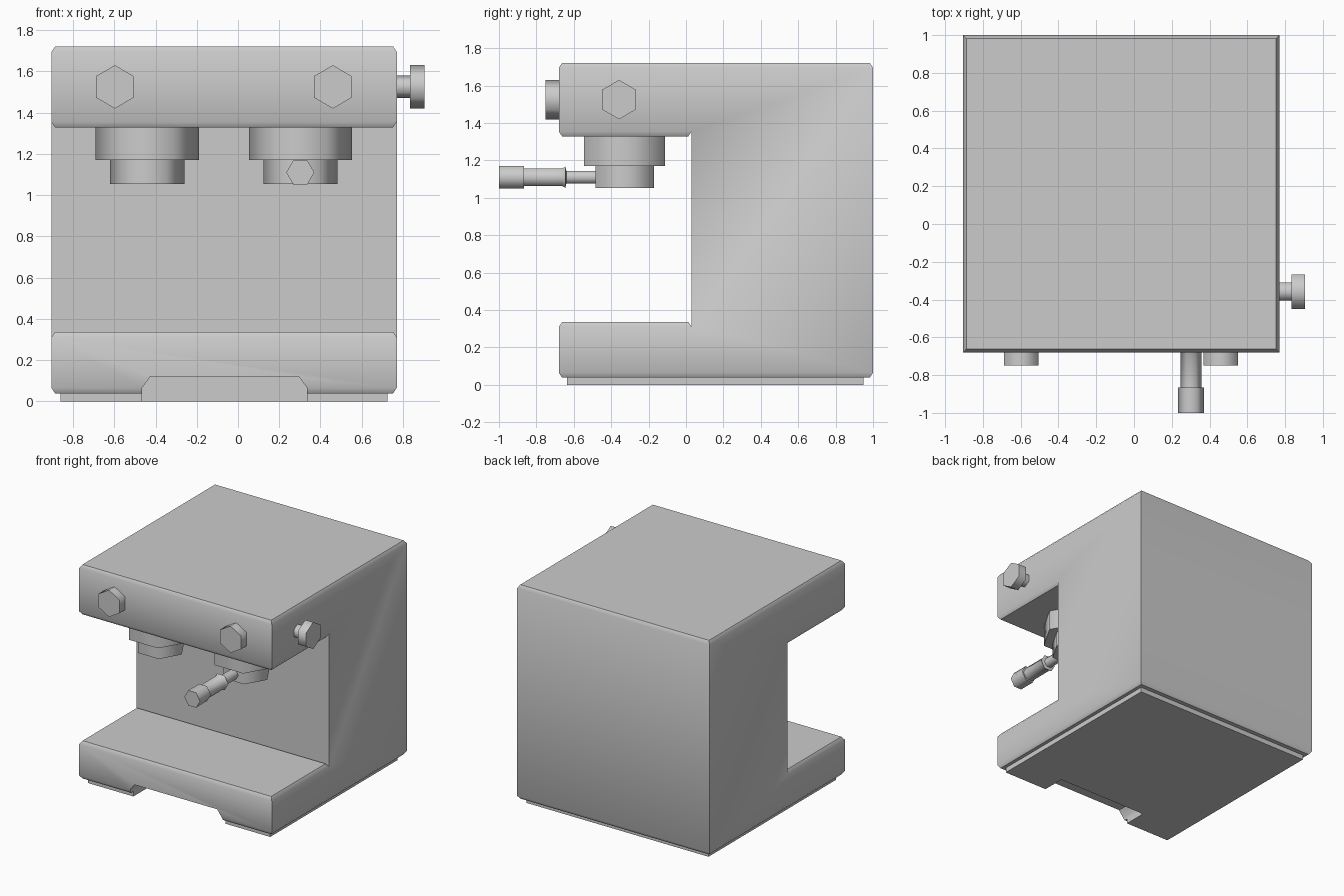
import bpy, bmesh, math
from mathutils import Matrix

if "Cube" in bpy.data.objects:
    bpy.data.objects.remove(bpy.data.objects["Cube"])


def make_object(name, bm):
    bmesh.ops.recalc_face_normals(bm, faces=bm.faces)
    mesh = bpy.data.meshes.new(name)
    bm.to_mesh(mesh)
    bm.free()
    ob = bpy.data.objects.new(name, mesh)
    bpy.context.collection.objects.link(ob)
    return ob


def activate(ob):
    bpy.ops.object.select_all(action='DESELECT')
    ob.select_set(True)
    bpy.context.view_layer.objects.active = ob


def smooth(ob, angle):
    activate(ob)
    bpy.ops.object.shade_smooth_by_angle(angle=math.radians(angle))


def prism(points, offset):
    """Extrude a closed outline of 3D points along offset."""
    bm = bmesh.new()
    face = bm.faces.new([bm.verts.new(p) for p in points])
    out = bmesh.ops.extrude_face_region(bm, geom=[face], use_keep_orig=True)
    verts = [g for g in out["geom"] if isinstance(g, bmesh.types.BMVert)]
    bmesh.ops.translate(bm, vec=offset, verts=verts)
    bmesh.ops.recalc_face_normals(bm, faces=bm.faces)
    return bm


def hex_turned(name, profile, matrix):
    """Six-sided lathe of (radius, height) points about local z, corners on local x."""
    bm = bmesh.new()
    rings = []
    for r, h in profile:
        rings.append([bm.verts.new((r * math.cos(i * math.pi / 3),
                                    r * math.sin(i * math.pi / 3), h)) for i in range(6)])
    for a, b in zip(rings, rings[1:]):
        for i in range(6):
            j = (i + 1) % 6
            bm.faces.new((a[i], a[j], b[j], b[i]))
    bm.faces.new(rings[0])
    bm.faces.new(rings[-1])
    bm.transform(matrix)
    ob = make_object(name, bm)
    smooth(ob, 62)
    return ob


X0, X1 = -0.905, 0.77

# C-shaped body, with a chamfered rim on every horizontal face
outline = [(-0.68, 0.065), (-0.68, 0.31), (0.03, 0.31), (0.03, 1.355),
           (-0.68, 1.355), (-0.68, 1.695), (1.0, 1.695), (1.0, 0.065)]
bm = prism([(X0, y, z) for y, z in outline], (X1 - X0, 0, 0))
flat = [f for f in bm.faces if abs(f.normal.z) > 0.9]
bmesh.ops.inset_individual(bm, faces=flat, thickness=0.025, depth=0.026)
body = make_object("body", bm)

# thin foot plate under the body
bm = prism([(-0.86, -0.635, 0), (0.725, -0.635, 0), (0.725, 0.948, 0), (-0.86, 0.948, 0)],
           (0, 0, 0.045))
foot = make_object("foot_plate", bm)

# front notch cut through base and foot plate
notch = [(-0.465, -0.1), (0.335, -0.1), (0.335, 0.065), (0.295, 0.12),
         (-0.425, 0.12), (-0.465, 0.065)]
bm = prism([(x, -0.8, z) for x, z in notch], (0, 0.35, 0))
cutter = make_object("notch_cutter", bm)
cutter.hide_render = True
for ob in (body, foot):
    mod = ob.modifiers.new("notch", 'BOOLEAN')
    mod.operation = 'DIFFERENCE'
    mod.object = cutter
    activate(ob)
    bpy.ops.object.modifier_apply(modifier=mod.name)
    smooth(ob, 50)
bpy.data.objects.remove(cutter)

# brewing heads
for side, x in (("left", -0.44), ("right", 0.303)):
    hex_turned(side + "_brew_head",
               [(0.18, 1.053), (0.18, 1.17), (0.25, 1.17), (0.25, 1.34)],
               Matrix.Translation((x, -0.328, 0)))

# filter handle on the right head, pointing forward
to_front = Matrix.Rotation(math.radians(90), 4, 'X')
hex_turned("filter_handle",
           [(0.04, 0), (0.04, 0.19), (0.066, 0.195), (0.055, 0.21), (0.055, 0.415),
            (0.068, 0.415), (0.068, 0.55)],
           Matrix.Translation((0.302, -0.45, 1.11)) @ to_front)

# front and side knobs, each with a point upwards
knob = [(0.055, -0.02), (0.055, 0.065), (0.105, 0.065), (0.105, 0.135)]
point_up = Matrix.Rotation(math.radians(90), 4, 'Z')
for side, x in (("left", -0.597), ("right", 0.46)):
    hex_turned(side + "_front_knob", knob,
               Matrix.Translation((x, -0.615, 1.525)) @ to_front @ point_up)
hex_turned("side_steam_knob", knob,
           Matrix.Translation((X1, -0.358, 1.525)) @ Matrix.Rotation(math.radians(90), 4, 'Y'))
